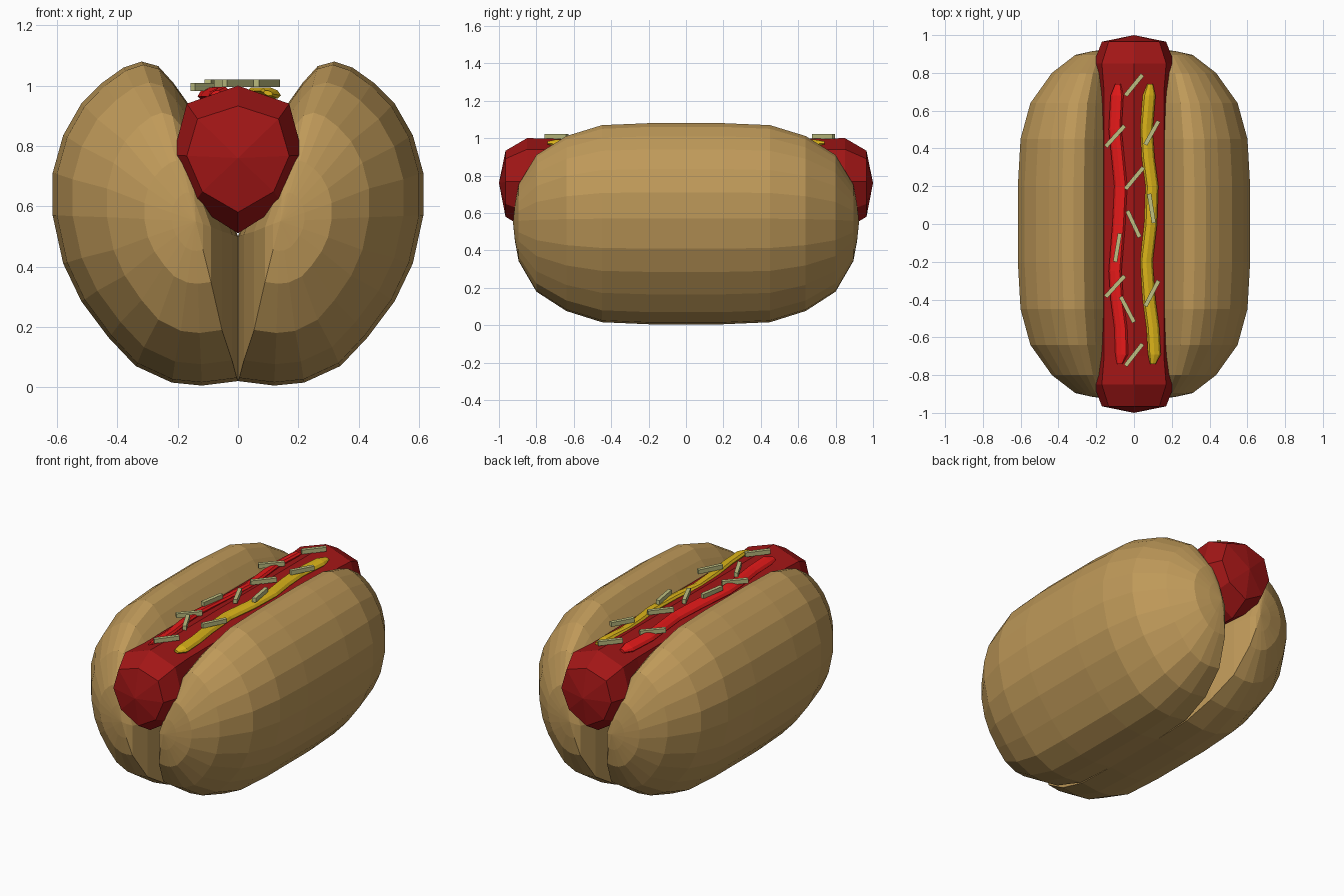
import bpy, bmesh, math
from mathutils import Vector

if "Cube" in bpy.data.objects:
    bpy.data.objects.remove(bpy.data.objects["Cube"])


def material(name, rgb):
    m = bpy.data.materials.new(name)
    m.diffuse_color = (*rgb, 1)
    m.use_nodes = True
    m.node_tree.nodes["Principled BSDF"].inputs["Base Color"].default_value = m.diffuse_color
    return m


BREAD = material("bread", (0.52, 0.32, 0.10))
MEAT = material("meat", (0.36, 0.008, 0.008))
KETCHUP = material("ketchup_red", (0.80, 0.01, 0.01))
MUSTARD = material("mustard_yellow", (0.72, 0.46, 0.01))
RELISH = material("relish_green", (0.52, 0.52, 0.22))


def loft(name, rings, mat, tips=None):
    """Skin equal-length rings; close with tip points or flat caps."""
    bm = bmesh.new()
    vs = [[bm.verts.new(p) for p in ring] for ring in rings]
    n = len(vs[0])
    for a, b in zip(vs, vs[1:]):
        for i in range(n):
            j = (i + 1) % n
            bm.faces.new((a[i], a[j], b[j], b[i]))
    for end, ring in enumerate((vs[0], vs[-1])):
        if tips:
            t = bm.verts.new(tips[end])
            for i in range(n):
                bm.faces.new((ring[i], ring[(i + 1) % n], t))
        else:
            bm.faces.new(ring)
    bmesh.ops.recalc_face_normals(bm, faces=bm.faces)
    me = bpy.data.meshes.new(name)
    bm.to_mesh(me)
    bm.free()
    ob = bpy.data.objects.new(name, me)
    bpy.context.collection.objects.link(ob)
    me.materials.append(mat)
    return ob


def both_ends(half):
    """Mirror a list of (y, sx, sz) stations to negative y."""
    return [(-y, a, b) for y, a, b in reversed(half)] + half


# bun halves: tapering section swept along y
section = [(0, 0.02), (0.12, 0.005), (0.22, 0.015), (0.34, 0.07), (0.43, 0.165),
           (0.52, 0.285), (0.58, 0.41), (0.615, 0.57), (0.615, 0.71),
           (0.58, 0.835), (0.52, 0.94), (0.45, 1.01), (0.38, 1.06),
           (0.32, 1.08), (0.265, 1.065), (0.215, 1.01), (0.165, 0.94),
           (0.085, 0.73), (0, 0.5), (0, 0.2)]
stations = both_ends([(0.2, 1, 1), (0.45, 0.97, 0.98), (0.64, 0.86, 0.87),
                      (0.8, 0.62, 0.68), (0.895, 0.36, 0.38), (0.915, 0.17, 0.18)])
ax, az = 0.14, 0.55
for side, name in ((1, "bun_right"), (-1, "bun_left")):
    rings = [[(side * (ax + (x - ax) * sx), y, az + (z - az) * sz)
              for x, z in section] for y, sx, sz in stations]
    loft(name, rings, BREAD, [(side * ax, -0.925, az), (side * ax, 0.925, az)])

# sausage: low-poly section with bulging ends
half = [(0, 0.24), (0.17, 0.18), (0.215, 0.01), (0.15, -0.155)]
sausage = half + [(0, -0.25)] + [(-x, z) for x, z in reversed(half[1:])]
rings = [[(x * sx, y, 0.76 + z * sz) for x, z in sausage]
         for y, sx, sz in both_ends([(0.70, 0.93, 0.99), (0.85, 1, 1), (0.965, 0.79, 0.72)])]
loft("sausage", rings, MEAT, [(0, -1, 0.76), (0, 1, 0.76)])


# sauces: wavy flattened tubes
def sauce(name, path, mat, slope):
    rings = []
    for i, (x, y) in enumerate(path):
        k = 0.45 if i in (0, len(path) - 1) else 1
        ring = []
        for s in range(8):
            a = math.tau * s / 8
            dx = 0.034 * k * math.cos(a)
            ring.append((x + dx, y, 0.975 + slope * dx + 0.019 * k * math.sin(a)))
        rings.append(ring)
    loft(name, rings, mat)


sauce("ketchup", [(-0.085, 0.74), (-0.09, 0.68), (-0.10, 0.5), (-0.085, 0.35),
                  (-0.07, 0.2), (-0.08, 0), (-0.10, -0.25), (-0.09, -0.4),
                  (-0.07, -0.55), (-0.065, -0.69), (-0.075, -0.74)], KETCHUP, 0.3)
sauce("mustard", [(0.085, 0.74), (0.08, 0.68), (0.065, 0.5), (0.075, 0.35),
                  (0.095, 0.2), (0.088, 0), (0.065, -0.2), (0.08, -0.4),
                  (0.10, -0.55), (0.108, -0.69), (0.10, -0.74)], MUSTARD, -0.2)

# relish: thin scattered sticks (x1, y1, x2, y2)
sticks = [(-.045, .68, .045, .79), (-.15, .41, -.05, .52), (.06, .42, .13, .545),
          (-.045, .185, .05, .30), (.08, .16, .105, .005), (-.035, .07, .03, -.07),
          (-.075, -.05, -.10, -.20), (-.15, -.385, -.05, -.275),
          (.06, -.435, .13, -.30), (-.07, -.385, 0, -.52), (-.045, -.75, .045, -.635)]
for i, (x1, y1, x2, y2) in enumerate(sticks):
    a, b = Vector((x1, y1, 0)), Vector((x2, y2, 0))
    d = (b - a).normalized()
    side = Vector((-d.y, d.x, 0)) * 0.011
    z = 0.996 if x1 < -0.12 else 1.008
    rings = [[p + side * s + Vector((0, 0, z + h))
              for s, h in ((-1, -.013), (1, -.013), (1, .013), (-1, .013))] for p in (a, b)]
    loft(f"relish_{i + 1}", rings, RELISH)
